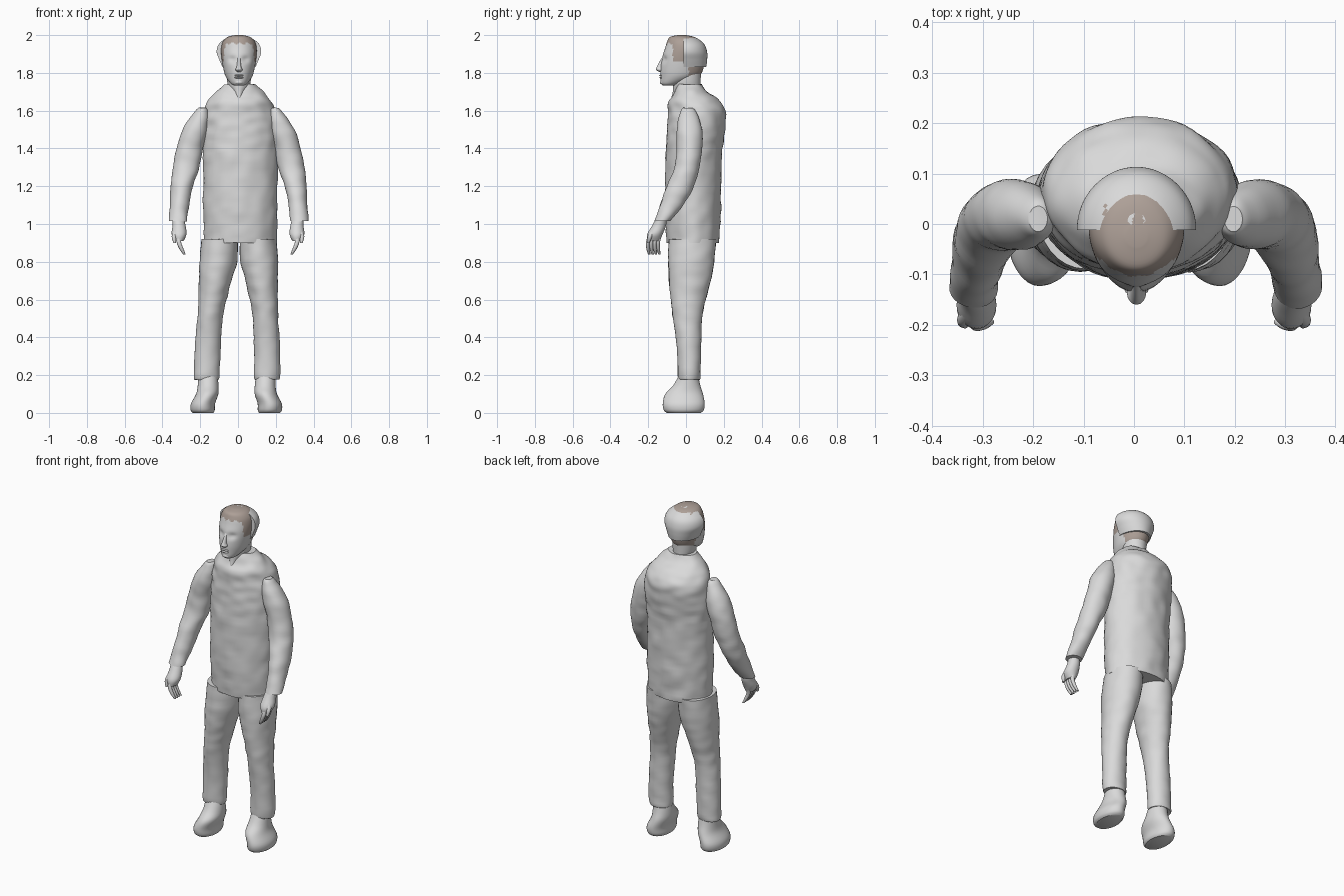
import bpy
import bmesh
import math
from mathutils import Vector, noise

cube = bpy.data.objects.get("Cube")
if cube:
    bpy.data.objects.remove(cube, do_unlink=True)


def make_material(name, color):
    mat = bpy.data.materials.new(name)
    mat.use_nodes = True
    mat.diffuse_color = (*color, 1)
    mat.node_tree.nodes["Principled BSDF"].inputs["Base Color"].default_value = (*color, 1)
    return mat


GREY = make_material("plain grey", (0.7, 0.7, 0.7))
BROWN = make_material("hair brown", (0.42, 0.35, 0.31))


def smooth_rings(rings, steps):
    """Catmull-Rom interpolation between the key cross-sections."""
    keys = [rings[0]] + list(rings) + [rings[-1]]
    result = []
    for a, b, c, d in zip(keys, keys[1:], keys[2:], keys[3:]):
        for i in range(steps):
            t = i / steps
            result.append([0.5 * (2 * q + (r - p) * t
                                  + (2 * p - 5 * q + 4 * r - s) * t * t
                                  + (3 * q - p - 3 * r + s) * t ** 3)
                           for p, q, r, s in zip(a, b, c, d)])
    result.append(list(rings[-1]))
    return result


def loft(name, rings, sides=32, steps=4, shape=None, wrinkle=0, cut_y=None, brown=None):
    """Skin level ellipses given as (centre x, centre y, z, radius x, radius y)."""
    bm = bmesh.new()
    loops = []
    for cx, cy, z, rx, ry in smooth_rings(rings, steps):
        loops.append([bm.verts.new((cx + rx * math.cos(a), cy + ry * math.sin(a), z))
                      for a in (math.tau * k / sides for k in range(sides))])
    for low, high in zip(loops, loops[1:]):
        for k in range(sides):
            n = (k + 1) % sides
            bm.faces.new((low[k], low[n], high[n], high[k]))
    bm.faces.new(loops[0])
    bm.faces.new(loops[-1])
    bmesh.ops.recalc_face_normals(bm, faces=bm.faces[:])
    if cut_y is not None:
        cut = bmesh.ops.bisect_plane(bm, geom=bm.verts[:] + bm.edges[:] + bm.faces[:],
                                     plane_co=(0, cut_y, 0), plane_no=(0, -1, 0),
                                     clear_outer=True)
        edges = [e for e in cut["geom_cut"] if isinstance(e, bmesh.types.BMEdge)]
        bmesh.ops.holes_fill(bm, edges=edges)
    bm.normal_update()
    if wrinkle:
        shifts = [(v, v.normal * wrinkle * noise.noise(v.co * Vector((14, 14, 20))))
                  for v in bm.verts]
        for v, shift in shifts:
            v.co += shift
    if shape:
        for v in bm.verts:
            shape(v.co)
    bmesh.ops.recalc_face_normals(bm, faces=bm.faces[:])
    if brown:
        for f in bm.faces:
            f.material_index = int(brown(f.calc_center_median()))
    mesh = bpy.data.meshes.new(name)
    bm.to_mesh(mesh)
    bm.free()
    mesh.materials.append(GREY)
    if brown:
        mesh.materials.append(BROWN)
    obj = bpy.data.objects.new(name, mesh)
    bpy.context.collection.objects.link(obj)
    bpy.ops.object.select_all(action="DESELECT")
    obj.select_set(True)
    bpy.context.view_layer.objects.active = obj
    bpy.ops.object.shade_smooth_by_angle(angle=math.radians(40))
    return obj


# Jacket body with a cone-shaped shoulder line
loft("jacket", [
    (.012, .037, .9, .193, .138), (.012, .037, 1.1, .195, .148),
    (.012, .04, 1.35, .198, .148), (.012, .052, 1.5, .2, .153),
    (.01, .058, 1.6, .186, .152), (.01, .045, 1.65, .168, .135),
    (.01, .027, 1.7, .124, .088), (.009, .02, 1.74, .085, .065),
], sides=64, steps=8, wrinkle=.007)

# Neck showing in the collar opening
loft("neck", [(.005, .01, 1.66, .02, .09), (.005, .005, 1.7, .04, .075),
              (.005, .005, 1.74, .06, .072), (.005, .01, 1.82, .065, .07)])


def eye_sockets(co):
    if co.y < -.06:
        for x in (-.03, .04):
            d = ((co.x - x) / .022) ** 2 + ((co.z - 1.872) / .016) ** 2
            co.y += .012 * math.exp(-d)


def hair_area(c):
    ragged = .006 * math.sin(c.x * 160)
    crown = c.z > 1.955 + ragged and c.y < .06
    temple = c.z > 1.855 and -.07 < c.y < 0
    nape = 1.75 < c.z < 1.85 and c.y > .015
    return crown or temple or nape


# Head, painted hair and facial features
loft("head", [
    (.005, -.09, 1.732, .025, .03), (.005, -.075, 1.745, .045, .058),
    (.005, -.035, 1.78, .07, .1), (.005, -.022, 1.82, .082, .113),
    (.005, -.014, 1.88, .092, .113), (.005, -.008, 1.93, .094, .103),
    (.005, -.01, 1.965, .085, .09), (.005, -.02, 1.99, .06, .065),
    (.005, -.025, 2, .02, .02),
], sides=64, steps=6, shape=eye_sockets, brown=hair_area)
loft("nose", [(.005, -.13, 1.805, .01, .012), (.005, -.137, 1.817, .019, .022),
              (.005, -.135, 1.83, .013, .021), (.005, -.125, 1.86, .009, .015),
              (.005, -.118, 1.885, .008, .006)], sides=16)
for label, z in (("upper_lip", 1.787), ("lower_lip", 1.775)):
    loft(label, [(.005, -.128, z - .006, .015, .005), (.005, -.13, z, .024, .012),
                 (.005, -.128, z + .006, .015, .005)], sides=16)
loft("chin", [(.005, -.115, 1.737, .015, .012), (.005, -.12, 1.748, .024, .018),
              (.005, -.12, 1.765, .014, .012)], sides=16)

# Half-dome of hair over the back of the head
loft("back_hair", [
    (.005, -.01, 1.832, .088, .117), (.005, -.01, 1.87, .104, .122),
    (.005, -.01, 1.91, .118, .122), (.005, -.01, 1.95, .108, .108),
    (.005, -.01, 1.98, .074, .074), (.005, -.01, 1.995, .035, .035),
    (.005, -.01, 2, .006, .006),
], sides=64, steps=6, cut_y=-.012,
    brown=lambda c: c.z > 1.96 and abs(c.x) < .06 and c.y < .02 + .025 * math.sin(c.x * 190))


# Limbs are described for the right and mirrored to the left
def limb(side, name, rings, lean=0, shift=0, **options):
    placed = rings
    if side == "left":
        placed = [(shift - r[0] - lean * max(0, 1 - r[2] / .8), *r[1:]) for r in rings]
    return loft(side + "_" + name, placed, **options)


ARM = [(-.19, .01, 1.615, .018, .025), (-.195, .013, 1.59, .038, .043),
       (-.225, .018, 1.5, .068, .068), (-.255, .018, 1.4, .07, .067),
       (-.275, .005, 1.3, .07, .066), (-.298, -.03, 1.2, .058, .072),
       (-.31, -.075, 1.1, .05, .062), (-.318, -.125, 1.015, .048, .042)]
PALM = [(-.318, -.13, 1.03, .03, .028), (-.312, -.143, .99, .035, .037),
        (-.312, -.165, .945, .039, .041), (-.31, -.172, .91, .022, .034)]
LEG = [(-.167, .018, .175, .066, .055), (-.166, .017, .2, .069, .06),
       (-.16, .015, .35, .069, .064), (-.148, .008, .5, .067, .077),
       (-.135, .012, .6, .074, .092), (-.12, .02, .7, .086, .11),
       (-.105, .028, .8, .1, .122), (-.098, .035, .92, .096, .125)]
FOOT = [(-.185, -.012, 0, .055, .09), (-.187, -.012, .015, .064, .106),
        (-.185, -.012, .05, .064, .111), (-.163, -.01, .1, .059, .1),
        (-.158, .004, .145, .055, .072), (-.16, .015, .21, .05, .047)]

for side in ("right", "left"):
    limb(side, "sleeve", ARM, shift=.007, wrinkle=.004, steps=6)
    limb(side, "palm", PALM)
    for i in range(4):
        y = -.2 + i * .018
        limb(side, "finger_%d" % (i + 1), [
            (-.315, y + .006, .935, .012, .01), (-.312, y - .002, .9, .012, .01),
            (-.298, y, .865, .011, .009), (-.283, y + .006, .838, .006, .006)], sides=12)
    limb(side, "thumb", [(-.325, -.17, .975, .014, .014), (-.338, -.19, .935, .013, .013),
                         (-.335, -.2, .9, .007, .007)], sides=12)
    limb(side, "trouser_leg", LEG, lean=.027, shift=.008, wrinkle=.004, steps=6)
    limb(side, "shoe", FOOT, lean=.027, shift=.008)
